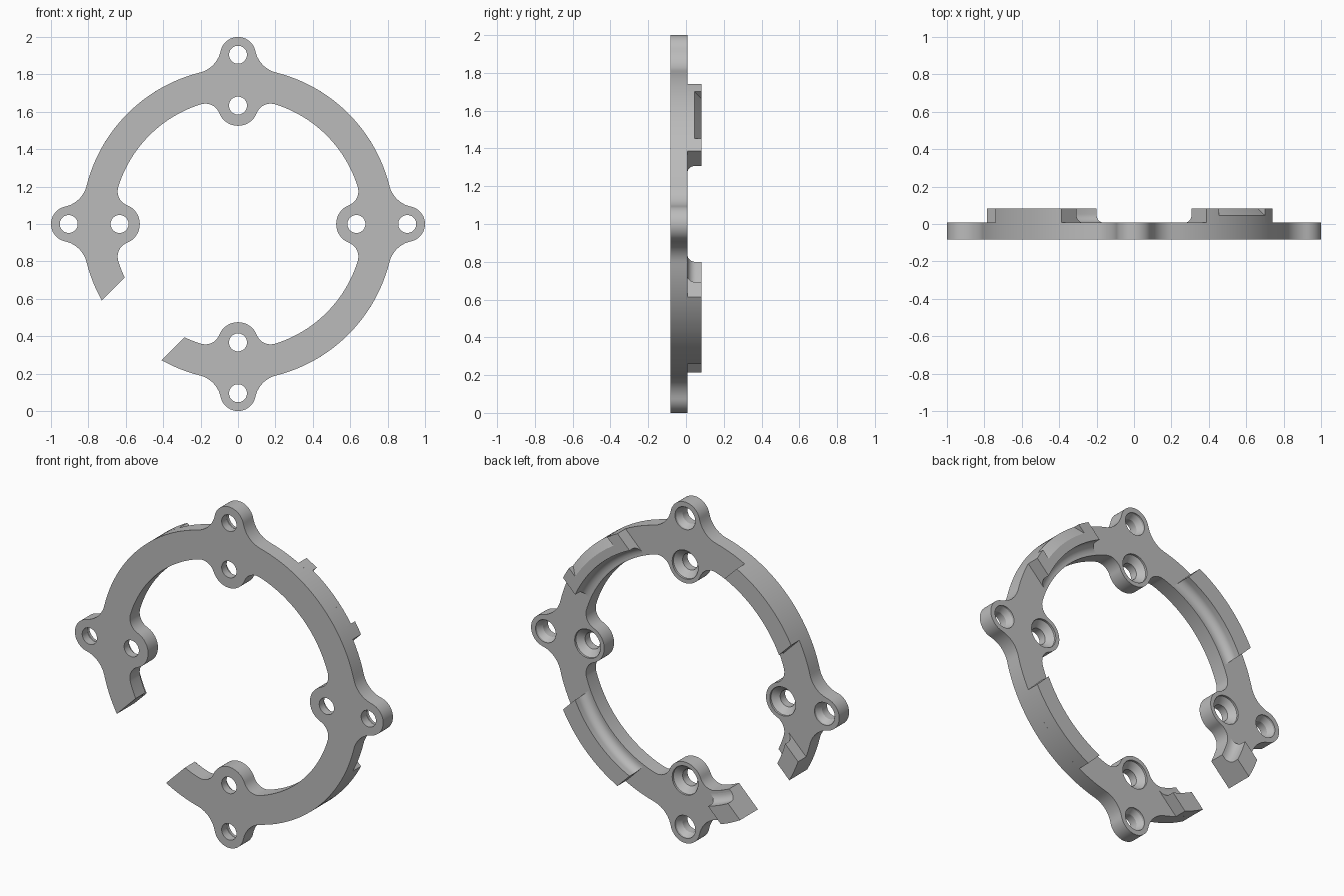
import bpy, bmesh
from math import pi, sin, cos, asin, acos, atan2, sqrt, radians

if "Cube" in bpy.data.objects:
    bpy.data.objects.remove(bpy.data.objects["Cube"])

FRONT, PLATE, BACK = -0.083, 0.008, 0.083    # depth levels
R_OUT, R_IN, CZ = 0.835, 0.67, 1.0           # ring radii, centre height
LUG_OUT, LUG_IN = 0.905, 0.633               # hole circle radii
GAP, END, PAD = 0.226, 0.354, 0.25           # offsets from the diagonals

grey = bpy.data.materials.new("plain_grey")
grey.use_nodes = True
color = (0.5, 0.5, 0.5, 1)
grey.diffuse_color = color
grey.node_tree.nodes["Principled BSDF"].inputs["Base Color"].default_value = color


def loft(name, rings):
    """Closed solid through a row of matching closed sections."""
    bm = bmesh.new()
    rows = [[bm.verts.new(p) for p in ring] for ring in rings]
    n = len(rows[0])
    for a, b in zip(rows, rows[1:]):
        for i in range(n):
            j = (i + 1) % n
            bm.faces.new((a[i], a[j], b[j], b[i]))
    bm.faces.new(rows[0])
    bm.faces.new(rows[-1])
    bmesh.ops.recalc_face_normals(bm, faces=bm.faces)
    mesh = bpy.data.meshes.new(name)
    bm.to_mesh(mesh)
    bm.free()
    mesh.materials.append(grey)
    obj = bpy.data.objects.new(name, mesh)
    bpy.context.collection.objects.link(obj)
    return obj


def arc(cx, cy, r, a, b, n):
    return [(cx + r * cos(a + (b - a) * i / n), cy + r * sin(a + (b - a) * i / n))
            for i in range(n + 1)]


def lugged_circle(radius, centre, lug, fillet, sign):
    """Circle with four filleted lugs; sign 1 points them out, -1 in."""
    d, e = radius + sign * fillet, lug + fillet
    phi = acos((d * d + centre * centre - e * e) / (2 * d * centre))
    fx, fy = d * cos(phi), d * sin(phi)
    touch = atan2(fy, fx - centre)
    tip, root = (0, phi + pi) if sign > 0 else (pi, phi)
    half = arc(centre, 0, lug, tip, touch, 12)
    half += arc(fx, fy, fillet, touch + sign * pi, root, 10)[1:]
    half += arc(0, 0, radius, phi, pi / 4, 16)[1:]
    quarter = [(x, -y) for x, y in half[:0:-1]] + half[:-1]
    points = []
    for k in range(4):
        c, s = cos(k * pi / 2), sin(k * pi / 2)
        points += [(x * c - y * s, x * s + y * c) for x, y in quarter]
    return points


def prism(name, points, y0, y1):
    return loft(name, [[(x, y, z + CZ) for x, z in points] for y in (y0, y1)])


def lathe(name, x, z, profile):
    return loft(name, [[(px, y, pz + CZ) for px, pz in arc(x, z, r, 0, 2 * pi, 40)[:-1]]
                       for r, y in profile])


def pad(name, angle, d0, d1, profile, steps=16):
    """Raised arc whose ends are parallel to the diagonal at the given angle."""
    rings = []
    for i in range(steps + 1):
        ring = []
        for r, y in profile:
            a0, a1 = asin(d0 / r), asin(d1 / r)
            a = angle + a0 + (a1 - a0) * i / steps
            ring.append((r * cos(a), y, r * sin(a) + CZ))
        rings.append(ring)
    return loft(name, rings)


# Flat ring with outer lugs
plate = prism("ring_plate", lugged_circle(R_OUT, LUG_OUT, 0.095, 0.15, 1), FRONT, PLATE)

# Cutters: ring opening, countersunk holes, gap
cutters = [prism("opening_cutter", lugged_circle(R_IN, LUG_IN, 0.108, 0.08, -1), -0.2, 0.2)]
for k in range(4):
    c, s = cos(k * pi / 2), sin(k * pi / 2)
    for dist, wide in ((LUG_OUT, 0.066), (LUG_IN, 0.084)):
        cutters.append(lathe("hole_cutter", dist * c, dist * s, [
            (0.048, -0.2), (0.048, PLATE - 0.045), (wide, PLATE - 0.012), (wide, 0.2)]))
h = GAP / sqrt(2)
g = 0.8
cutters.append(prism("gap_cutter", [(-0.3 - h, -0.3 + h), (-0.3 + h, -0.3 - h),
                                    (-g + h, -g - h), (-g - h, -g + h)], -0.2, 0.2))
bpy.context.view_layer.objects.active = plate
for cutter in cutters:
    cutter.hide_render = True
    mod = plate.modifiers.new("cut", "BOOLEAN")
    mod.operation, mod.solver, mod.object = "DIFFERENCE", "EXACT", cutter
    bpy.ops.object.modifier_apply(modifier=mod.name)
    bpy.data.objects.remove(cutter)

# Raised pads with a concave inner foot
foot = arc(0.685, PLATE + 0.045, 0.045, -pi / 2, 0, 8)
section = foot + [(0.73, BACK), (R_OUT, BACK), (R_OUT, PLATE)]
chamfered = foot + [(0.73, BACK), (0.78, BACK), (R_OUT, 0.045), (R_OUT, PLATE)]
notch = 0.175
parts = [
    plate,
    pad("upper_right_pad", radians(135), -PAD, PAD, section),
    pad("lower_left_pad", radians(-45), -PAD, PAD, section),
    pad("upper_left_pad_start", radians(45), -PAD, -notch, section, 4),
    pad("upper_left_pad_chamfer", radians(45), -notch, notch, chamfered),
    pad("upper_left_pad_end", radians(45), notch, PAD, section, 4),
    pad("gap_lower_pad", radians(225), GAP, END, section, 6),
    pad("gap_upper_pad", radians(225), -END, -GAP, section, 6),
]

# Smooth curves, crisp edges
bpy.ops.object.select_all(action="DESELECT")
for part in parts:
    part.select_set(True)
bpy.ops.object.shade_smooth_by_angle(angle=radians(25))
